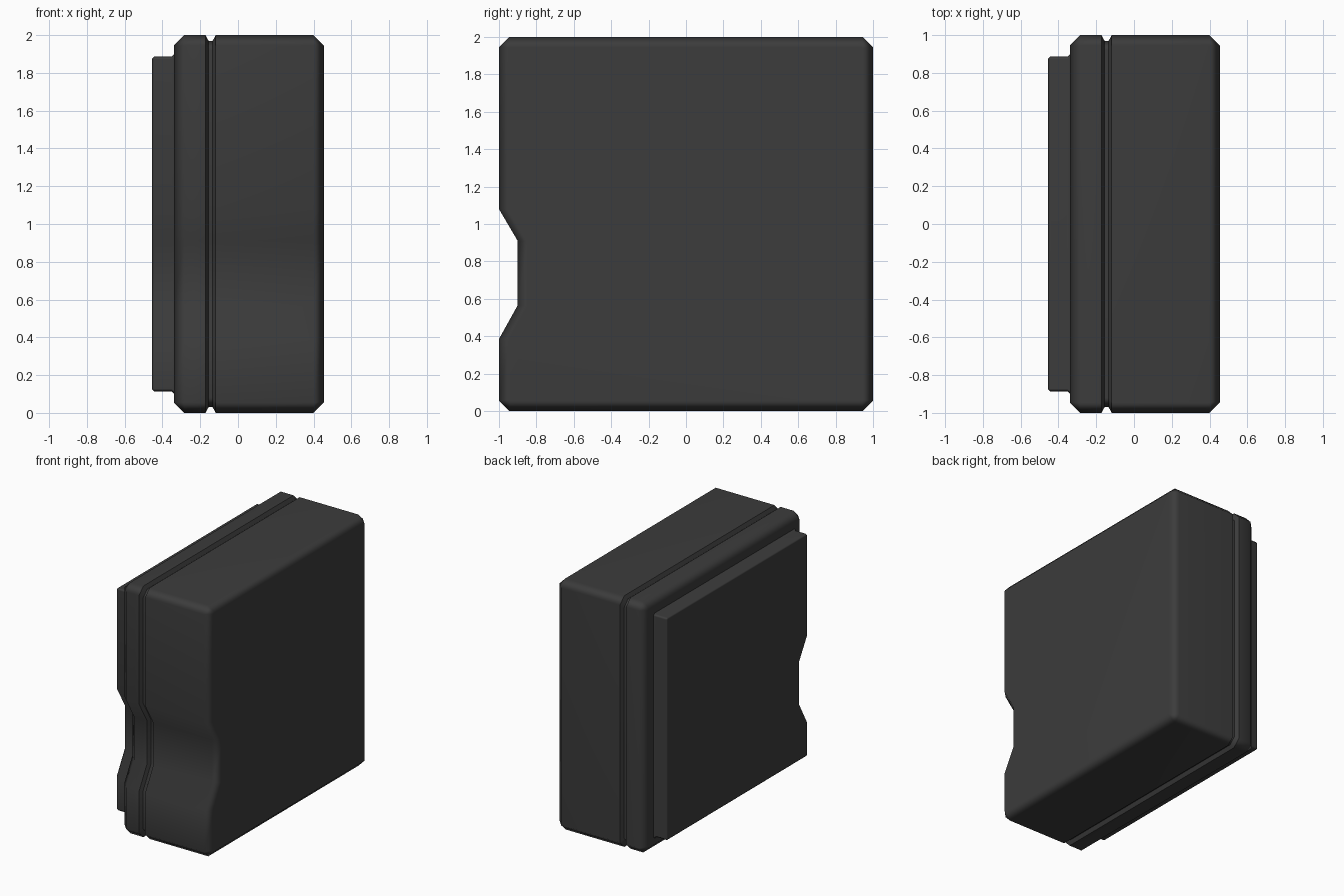
import bpy, bmesh, math

if "Cube" in bpy.data.objects:
    bpy.data.objects.remove(bpy.data.objects["Cube"])

dark = bpy.data.materials.new("dark_grey")
dark.diffuse_color = (0.045, 0.045, 0.045, 1)
dark.use_nodes = True
dark.node_tree.nodes["Principled BSDF"].inputs["Base Color"].default_value = dark.diffuse_color


def outline(inset, corner):
    """Square with cut corners and a finger notch in the front edge (y, z)."""
    h, c = 1 - inset, corner
    f = -h
    return [(f, 1 - h + c), (f + c, 1 - h), (h - c, 1 - h), (h, 1 - h + c),
            (h, 1 + h - c), (h - c, 1 + h), (f + c, 1 + h), (f, 1 + h - c),
            (f, 1.08), (f + 0.10, 0.91), (f + 0.10, 0.565), (f, 0.385)]


def loft(name, stations):
    """Skin outlines placed along x; stations are (x, inset, corner cut)."""
    bm = bmesh.new()
    rings = [[bm.verts.new((x, y, z)) for y, z in outline(i, c)]
             for x, i, c in stations]
    for a, b in zip(rings, rings[1:]):
        for k in range(len(a)):
            n = (k + 1) % len(a)
            bm.faces.new((a[k], a[n], b[n], b[k]))
    bm.faces.new(rings[0])
    bm.faces.new(rings[-1])
    bmesh.ops.recalc_face_normals(bm, faces=bm.faces)
    mesh = bpy.data.meshes.new(name)
    bm.to_mesh(mesh)
    bm.free()
    mesh.materials.append(dark)
    ob = bpy.data.objects.new(name, mesh)
    bpy.context.collection.objects.link(ob)
    bpy.ops.object.select_all(action='DESELECT')
    ob.select_set(True)
    bpy.context.view_layer.objects.active = ob
    bpy.ops.object.shade_smooth_by_angle(angle=math.radians(50))
    weighted = ob.modifiers.new("weighted_normals", 'WEIGHTED_NORMAL')
    weighted.keep_sharp = True
    return ob


# Chamfered case with the seam groove around it
loft("case_body", [
    (0.455, 0.055, 0.006), (0.40, 0, 0.055),
    (-0.118, 0, 0.055), (-0.134, 0.03, 0.05),
    (-0.156, 0.03, 0.05), (-0.172, 0, 0.055),
    (-0.285, 0, 0.055), (-0.34, 0.055, 0.006)])

# Raised plate on the left side
loft("raised_plate", [
    (-0.335, 0.10, 0.015), (-0.352, 0.113, 0.015),
    (-0.442, 0.113, 0.015), (-0.455, 0.126, 0.004)])
